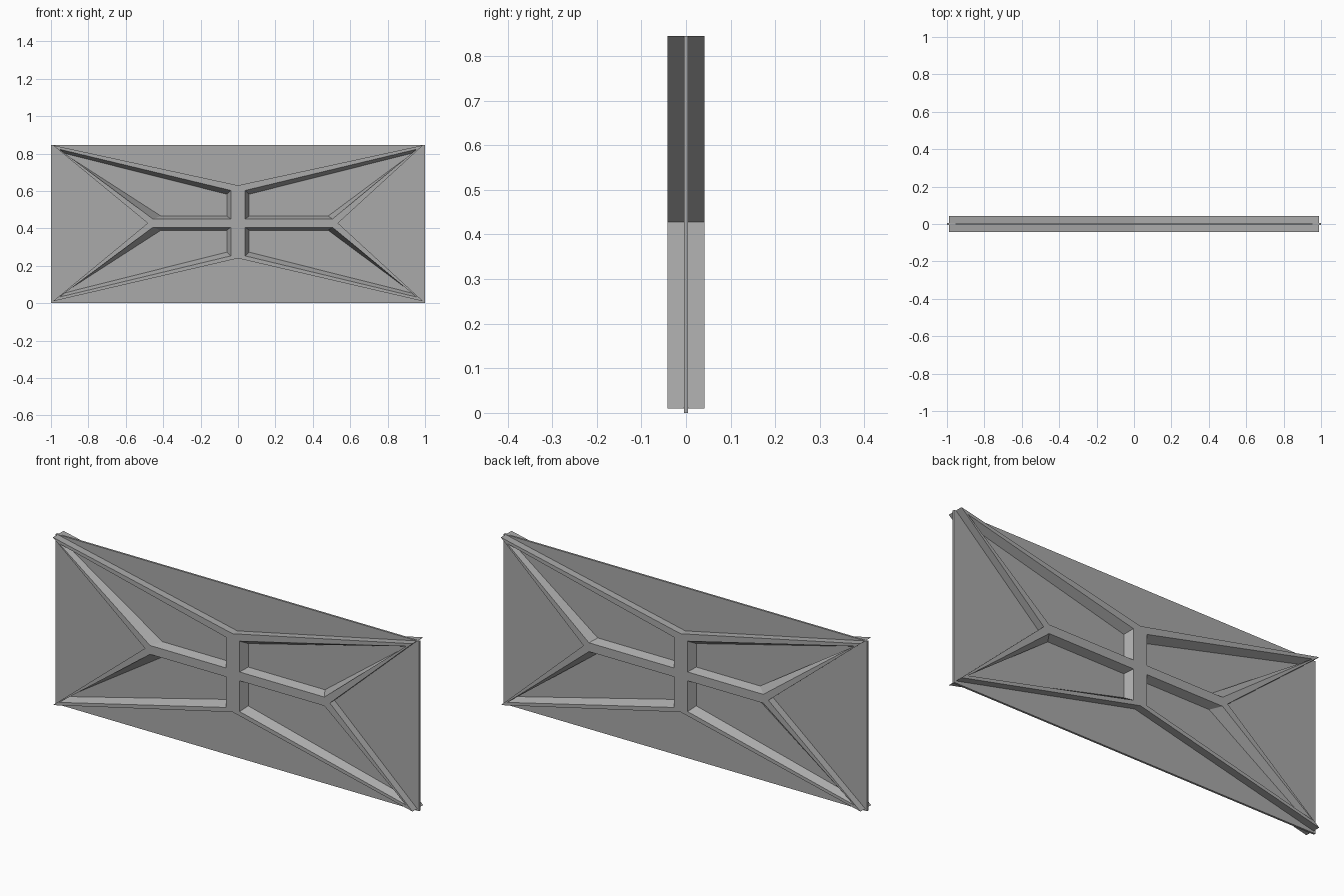
import bpy, bmesh

cube = bpy.data.objects.get("Cube")
if cube:
    bpy.data.objects.remove(cube, do_unlink=True)

# One plain grey for everything
grey = bpy.data.materials.new("plain_grey")
grey.use_nodes = True
colour = (0.4, 0.4, 0.4, 1)
grey.diffuse_color = colour
grey.node_tree.nodes["Principled BSDF"].inputs["Base Color"].default_value = colour

HEIGHT, PANEL, FRAME = 0.845, 0.005, 0.042   # panel and frame half depths
MID = 0.428


def add_object(name, bm):
    bmesh.ops.recalc_face_normals(bm, faces=bm.faces[:])
    mesh = bpy.data.meshes.new(name)
    bm.to_mesh(mesh)
    bm.free()
    mesh.materials.append(grey)
    obj = bpy.data.objects.new(name, mesh)
    bpy.context.collection.objects.link(obj)
    return obj


def ring(bm, points, y):
    """Closed loop of vertices at depth y."""
    return [bm.verts.new((x, y, z)) for x, z in points]


def bridge(bm, a, b):
    """Wall of quads between two loops."""
    for i in range(len(a)):
        j = (i + 1) % len(a)
        bm.faces.new((a[i], a[j], b[j], b[i]))


def loop_edges(bm, loop):
    return [bm.edges.get((loop[i - 1], loop[i])) for i in range(len(loop))]


# Thin backing panel
bm = bmesh.new()
bmesh.ops.create_cube(bm, size=1)
for v in bm.verts:
    v.co.x *= 2
    v.co.y *= 2 * PANEL
    v.co.z = (v.co.z + 0.5) * HEIGHT
add_object("panel", bm)

# Star-shaped frame outline, and for each opening its rim and its narrower floor
outline = [(-0.99, HEIGHT), (0, 0.63), (0.99, HEIGHT), (0.535, MID),
           (0.99, 0.01), (0, 0.24), (-0.99, 0.01), (-0.483, MID)]
openings = []
for side, knee, floor_knee in ((-1, 0.455, 0.412), (1, 0.505, 0.482)):
    for up in (1, -1):
        rim = [(0.955, 0.395), (0.038, 0.175), (0.038, 0.022), (knee, 0.022)]
        floor = [(0.935, 0.375), (0.06, 0.155), (0.06, 0.038), (floor_knee, 0.038)]
        openings.append([[(side * x, MID + up * z) for x, z in loop]
                         for loop in (rim, floor)])

# Frame: outer walls, sloping opening walls on both sides, then pierced faces
bm = bmesh.new()
front, back = ring(bm, outline, -FRAME), ring(bm, outline, FRAME)
bridge(bm, front, back)
caps = {-1: [front], 1: [back]}
for rim, floor in openings:
    loops = [ring(bm, rim, -FRAME), ring(bm, floor, -PANEL),
             ring(bm, floor, PANEL), ring(bm, rim, FRAME)]
    for a, b in zip(loops, loops[1:]):
        bridge(bm, a, b)
    caps[-1].append(loops[0])
    caps[1].append(loops[-1])
for loops in caps.values():
    edges = [e for loop in loops for e in loop_edges(bm, loop)]
    bmesh.ops.triangle_fill(bm, edges=edges, use_beauty=True, use_dissolve=False)
add_object("frame", bm)
